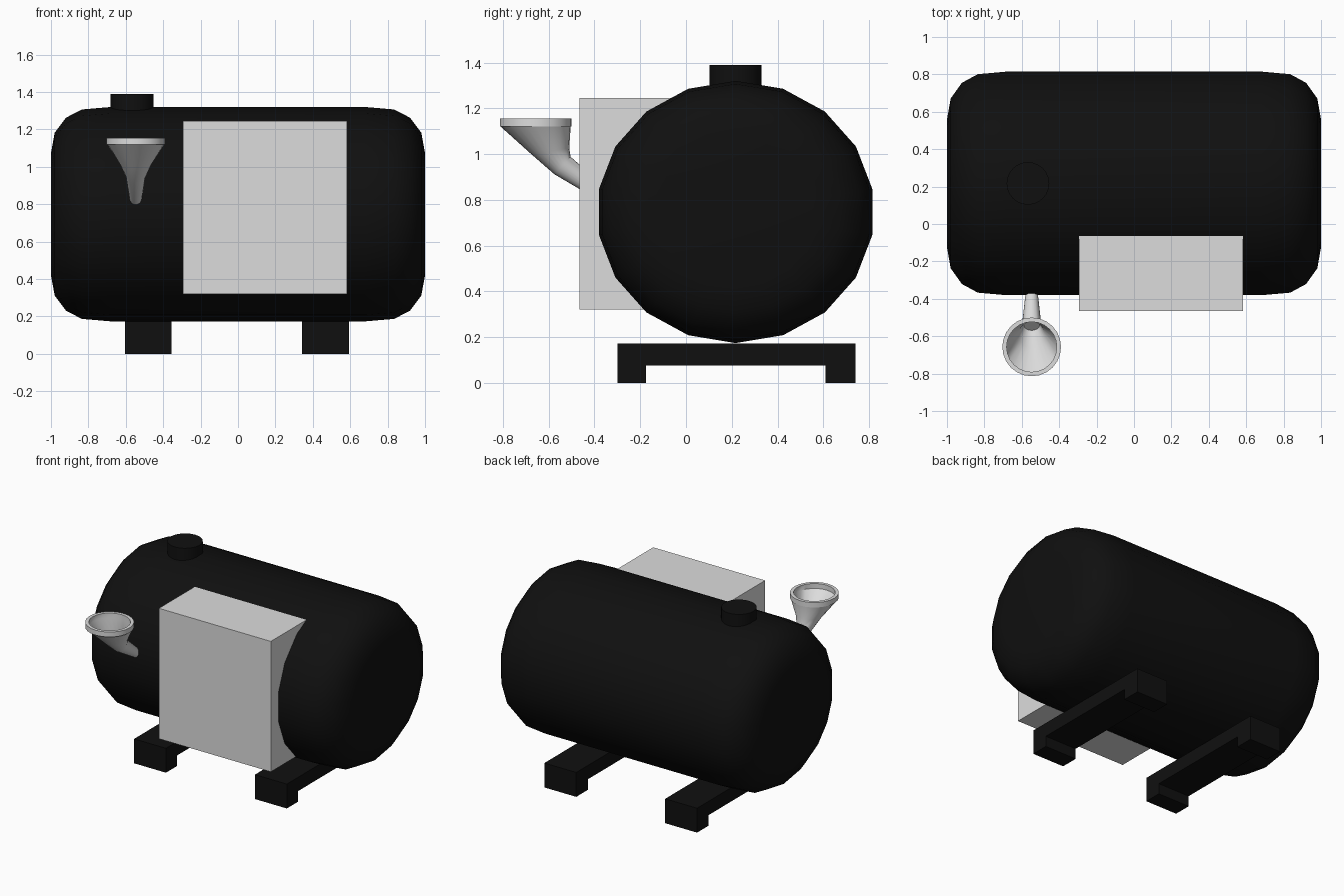
import bpy, bmesh, math
from mathutils import Vector

cube = bpy.data.objects.get("Cube")
if cube:
    bpy.data.objects.remove(cube)


def material(name, value):
    m = bpy.data.materials.new(name)
    m.use_nodes = True
    colour = (value, value, value, 1)
    m.diffuse_color = colour
    m.node_tree.nodes["Principled BSDF"].inputs["Base Color"].default_value = colour
    return m


black = material("black", 0.005)
grey = material("light grey", 0.72)


def finish(name, bm, mat, smooth=None):
    bmesh.ops.recalc_face_normals(bm, faces=bm.faces)
    mesh = bpy.data.meshes.new(name)
    bm.to_mesh(mesh)
    bm.free()
    mesh.materials.append(mat)
    ob = bpy.data.objects.new(name, mesh)
    bpy.context.collection.objects.link(ob)
    if smooth:
        bpy.ops.object.select_all(action='DESELECT')
        ob.select_set(True)
        bpy.context.view_layer.objects.active = ob
        bpy.ops.object.shade_smooth_by_angle(angle=math.radians(smooth))
    return ob


def loft(name, rings, sides, mat, smooth):
    """Skin rings given as (centre, first axis, second axis), with capped ends."""
    bm = bmesh.new()
    loops = []
    for centre, u, v in rings:
        c, u, v = Vector(centre), Vector(u), Vector(v)
        angles = [math.tau * i / sides for i in range(sides)]
        loops.append([bm.verts.new(c + u * math.cos(a) + v * math.sin(a)) for a in angles])
    for a, b in zip(loops, loops[1:]):
        for i in range(sides):
            j = (i + 1) % sides
            bm.faces.new((a[i], a[j], b[j], b[i]))
    bm.faces.new(loops[0])
    bm.faces.new(loops[-1])
    return finish(name, bm, mat, smooth)


def prism(name, outline, x0, x1, mat):
    """Extrude a (y, z) outline along x."""
    bm = bmesh.new()
    face = bm.faces.new([bm.verts.new((x0, y, z)) for y, z in outline])
    out = bmesh.ops.extrude_face_region(bm, geom=[face])
    verts = [g for g in out["geom"] if isinstance(g, bmesh.types.BMVert)]
    bmesh.ops.translate(bm, verts=verts, vec=(x1 - x0, 0, 0))
    return finish(name, bm, mat)


# Tank: eighteen-sided drum with rounded ends
TANK_Y, TANK_Z = 0.217, 0.747
end = [(1, 0.57), (0.98, 0.76), (0.92, 0.90), (0.835, 0.977), (0.68, 1)]
profile = [(-x, r) for x, r in end] + end[::-1]
loft("tank", [((x, TANK_Y, TANK_Z), (0, 0, -0.573 * r), (0, 0.607 * r, 0))
              for x, r in profile], 18, black, 40)

# Filler cap on top
loft("filler_cap", [((-0.567, TANK_Y, z), (0.114, 0, 0), (0, 0.114, 0))
                    for z in (1.25, 1.39)], 24, black, 40)

# Equipment box on the front
prism("equipment_box", [(-0.465, 0.32), (-0.06, 0.32), (-0.06, 1.245), (-0.465, 1.245)],
      -0.295, 0.583, grey)

# Skids with a foot at each end
skid = [(-0.3, 0), (-0.175, 0), (-0.175, 0.075), (0.61, 0.075),
        (0.61, 0), (0.74, 0), (0.74, 0.173), (-0.3, 0.173)]
for name, x in (("right_skid", -0.605), ("left_skid", 0.343)):
    prism(name, skid, x, x + 0.25, black)


# Filling funnel: bent spout, flared bowl, rim, then the hollow inside
def funnel_ring(y, z, radius, tilt):
    t = math.radians(tilt)
    return ((-0.547, y, z), (radius, 0, 0),
            (0, radius * math.cos(t), radius * math.sin(t)))


loft("funnel", [funnel_ring(*r) for r in (
    (-0.33, 0.80, 0.028, 52), (-0.54, 0.95, 0.052, 47), (-0.592, 1.012, 0.083, 10),
    (-0.657, 1.12, 0.153, 0), (-0.657, 1.12, 0.157, 0), (-0.657, 1.155, 0.157, 0),
    (-0.657, 1.155, 0.134, 0), (-0.657, 1.12, 0.134, 0), (-0.592, 1.02, 0.07, 10),
    (-0.54, 0.955, 0.042, 47))], 24, grey, 35)
